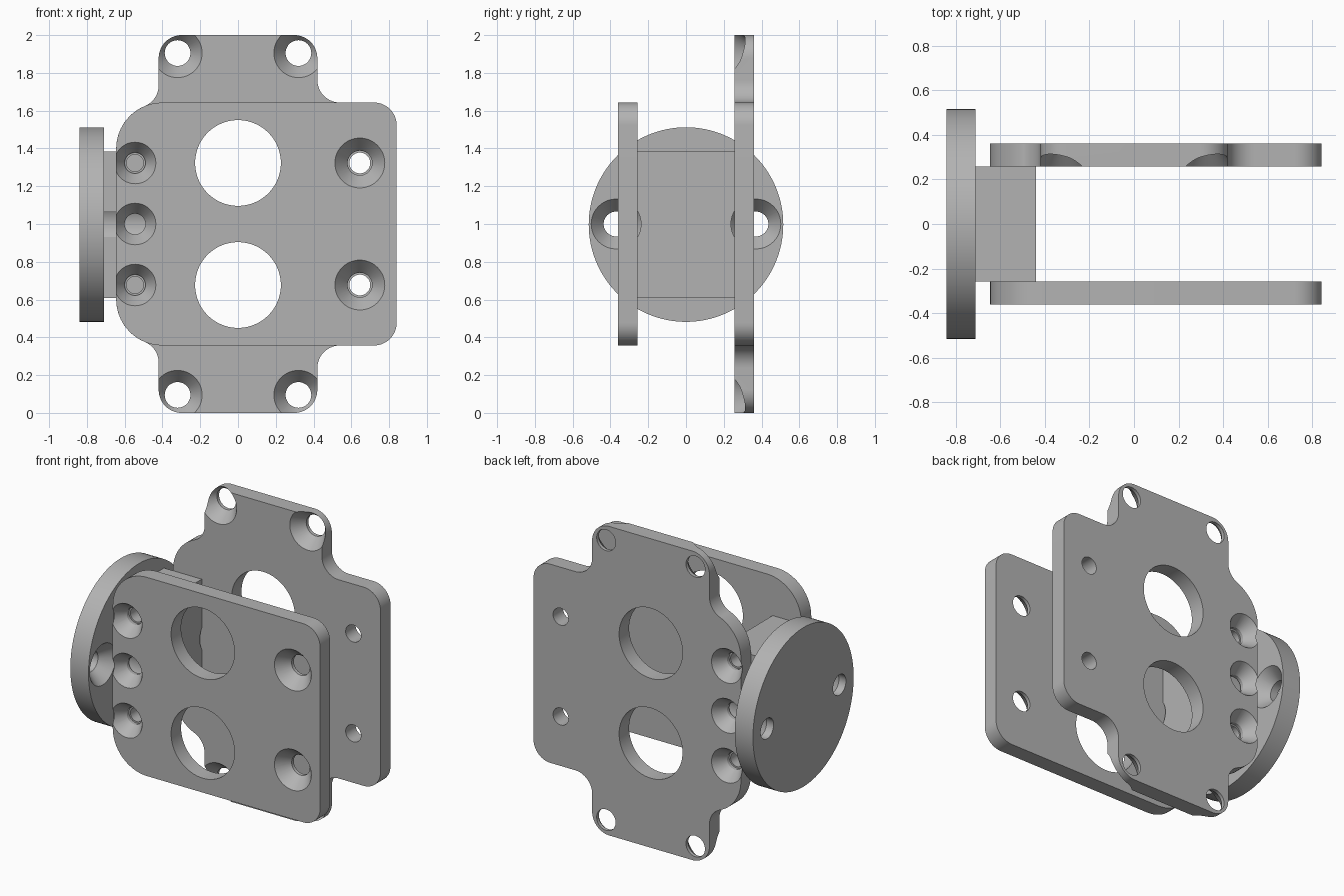
import bpy, bmesh
from math import cos, sin, radians, pi
from mathutils import Vector, Matrix

cube = bpy.data.objects.get("Cube")
if cube:
    bpy.data.objects.remove(cube, do_unlink=True)

MID = 1.0            # height of the symmetry plane
INNER, OUTER = 0.258, 0.36

grey = bpy.data.materials.new("plain grey")
grey.use_nodes = True
colour = (0.45, 0.45, 0.45, 1)
grey.diffuse_color = colour
grey.node_tree.nodes["Principled BSDF"].inputs["Base Color"].default_value = colour


def make_object(name, bm):
    bmesh.ops.recalc_face_normals(bm, faces=bm.faces)
    mesh = bpy.data.meshes.new(name)
    bm.to_mesh(mesh)
    bm.free()
    mesh.materials.append(grey)
    obj = bpy.data.objects.new(name, mesh)
    bpy.context.collection.objects.link(obj)
    return obj


def arc(cx, cz, r, start, end, steps=14):
    angles = [radians(start + (end - start) * i / steps) for i in range(steps + 1)]
    return [(cx + r * cos(a), cz + r * sin(a)) for a in angles]


def plate(name, upper_half, y0, y1):
    """Extrude an outline mirrored about the middle height."""
    outline = upper_half + [(x, -z) for x, z in reversed(upper_half)]
    bm = bmesh.new()
    face = bm.faces.new([bm.verts.new((x, y0, MID + z)) for x, z in outline])
    new = bmesh.ops.extrude_face_region(bm, geom=[face])["geom"]
    verts = [v for v in new if isinstance(v, bmesh.types.BMVert)]
    bmesh.ops.translate(bm, verts=verts, vec=(0, y1 - y0, 0))
    return make_object(name, bm)


def bore(bm, start, direction, rings, n=48):
    """Add a turned solid; rings are (radius, depth) along the direction."""
    turn = Vector(direction).to_track_quat('Z', 'Y').to_matrix().to_4x4()
    place = Matrix.Translation(start) @ turn
    loops = [[bm.verts.new(place @ Vector((r * cos(2 * pi * i / n), r * sin(2 * pi * i / n), d)))
              for i in range(n)] for r, d in rings]
    for a, b in zip(loops, loops[1:]):
        for i in range(n):
            j = (i + 1) % n
            bm.faces.new((a[i], a[j], b[j], b[i]))
    bm.faces.new(loops[0])
    bm.faces.new(loops[-1])


def straight(r, depth=0.15):
    return [(r, -0.03), (r, depth)]


def countersunk(wide, r, cone=0.08):
    lip = wide + (wide - r) / cone * 0.02
    return [(lip, -0.02), (r, cone), (r, 0.2)]


def cut(obj, holes):
    bm = bmesh.new()
    for hole in holes:
        bore(bm, *hole)
    cutter = make_object("cutter", bm)
    cutter.hide_render = True
    mod = obj.modifiers.new("holes", 'BOOLEAN')
    mod.operation, mod.solver, mod.object = 'DIFFERENCE', 'EXACT', cutter
    bpy.context.view_layer.objects.active = obj
    bpy.ops.object.modifier_apply(modifier=mod.name)
    bpy.data.objects.remove(cutter, do_unlink=True)


ROW = 0.323          # vertical offset of the outer holes
IN, BACK = (0, 1, 0), (0, -1, 0)
right_corner = arc(0.72, 0.523, 0.12, 0, 90)

# Front plate
front = plate("front_plate", right_corner + arc(-0.4, 0.398, 0.245, 90, 180), -OUTER, -INNER)
holes = [((-0.545, -OUTER, MID + z), IN, countersunk(0.11, 0.055)) for z in (-ROW, 0, ROW)]
for z in (-ROW, ROW):
    holes.append(((0.645, -OUTER, MID + z), IN, countersunk(0.132, 0.065)))
    holes.append(((0, -OUTER, MID + z), IN, straight(0.227), 80))
cut(front, holes)

# Back plate with mounting tabs above and below
outline = (right_corner + arc(0.54, 0.763, 0.12, 270, 180)
           + arc(0.298, 0.878, 0.122, 0, 90) + arc(-0.298, 0.878, 0.122, 90, 180)
           + arc(-0.54, 0.735, 0.12, 0, -67.4) + arc(-0.4, 0.398, 0.245, 112.6, 180))
back = plate("back_plate", outline, INNER, OUTER)
holes = [((-0.545, OUTER, MID + z), BACK, countersunk(0.11, 0.055)) for z in (-ROW, 0, ROW)]
for side in (-1, 1):
    z = MID + side * ROW
    holes.append(((0.645, OUTER, z), BACK, straight(0.055)))
    holes.append(((0, OUTER, z), BACK, straight(0.227), 80))
    for x in (-0.32, 0.32):
        holes.append(((x, INNER, MID + side * 0.905), IN, countersunk(0.13, 0.068)))
cut(back, holes)

# Spacer block between the plates, with pilot holes and screw clearance grooves
bm = bmesh.new()
bmesh.ops.create_cube(bm, size=1)
bmesh.ops.scale(bm, verts=bm.verts, vec=(0.27, 2 * INNER, 0.775))
bmesh.ops.translate(bm, verts=bm.verts, vec=(-0.575, 0, MID - 0.003))
block = make_object("spacer_block", bm)
holes = []
for side in (-1, 1):
    holes.append(((-0.73, side * 0.37, MID), (1, 0, 0), straight(0.132, 0.35)))
    for z in (-ROW, ROW):
        holes.append(((-0.545, side * INNER, MID + z), (0, -side, 0), straight(0.045)))
cut(block, holes)

# Round end flange
bm = bmesh.new()
bore(bm, (-0.84, 0, MID - 0.003), (1, 0, 0), [(0.515, 0), (0.515, 0.13)], 128)
flange = make_object("round_flange", bm)
cut(flange, [((-0.71, y, MID), (-1, 0, 0), countersunk(0.132, 0.066)) for y in (-0.37, 0.37)])

# Smooth curved walls while keeping the edges sharp
bpy.ops.object.select_all(action='DESELECT')
for obj in (front, back, block, flange):
    obj.select_set(True)
bpy.context.view_layer.objects.active = front
bpy.ops.object.shade_smooth_by_angle(angle=radians(25))
